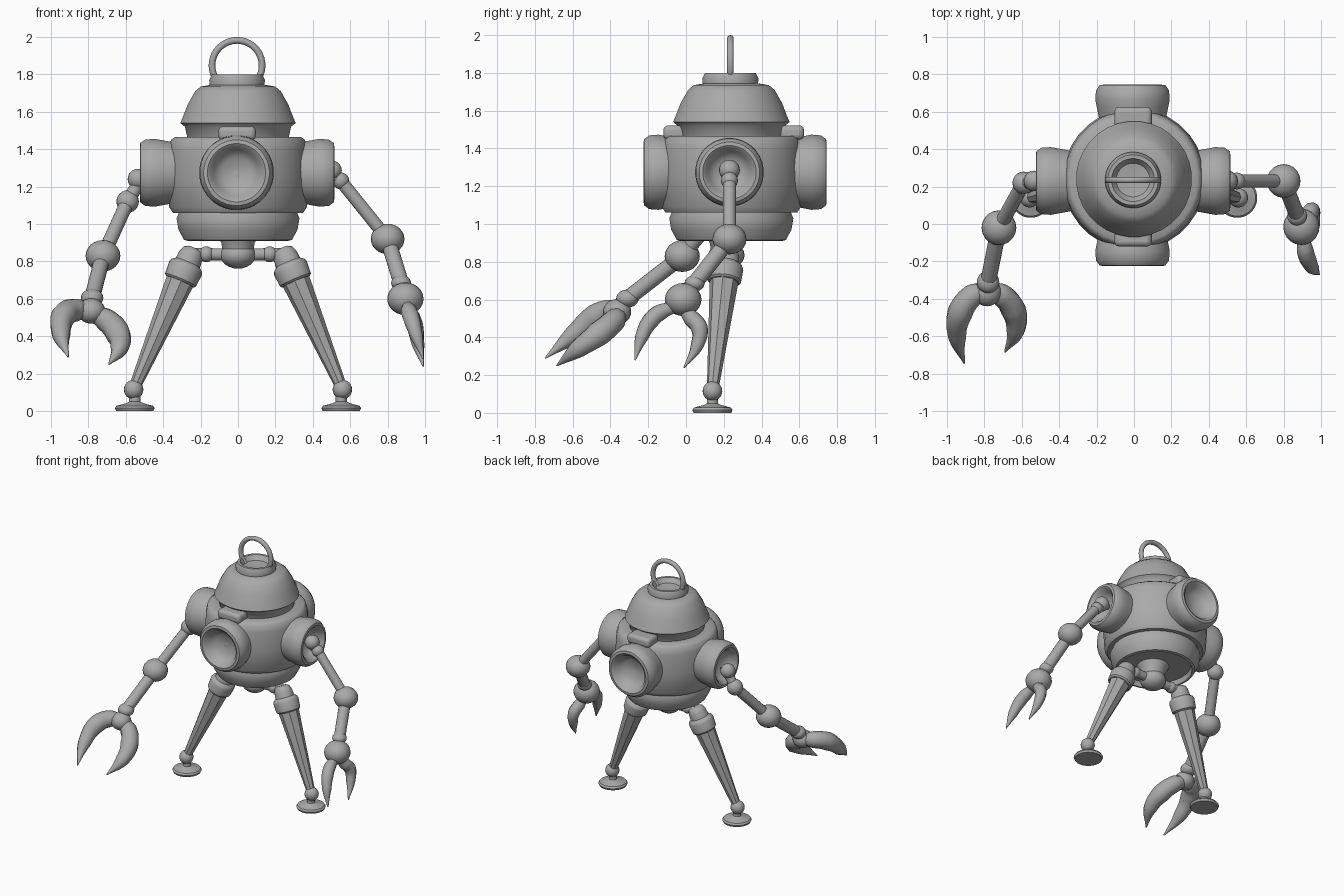
import bpy, bmesh, math
from mathutils import Vector

if "Cube" in bpy.data.objects:
    bpy.data.objects.remove(bpy.data.objects["Cube"])

grey = bpy.data.materials.new("plain grey")
grey.use_nodes = True
grey.diffuse_color = (0.4, 0.4, 0.4, 1)
grey.node_tree.nodes["Principled BSDF"].inputs["Base Color"].default_value = (0.4, 0.4, 0.4, 1)

CY = 0.24  # depth of the body axis


def finish(obj, angle=40):
    obj.data.materials.clear()
    obj.data.materials.append(grey)
    bpy.ops.object.select_all(action='DESELECT')
    obj.select_set(True)
    bpy.context.view_layer.objects.active = obj
    bpy.ops.object.shade_smooth_by_angle(angle=math.radians(angle))
    return obj


def lathe(name, profile, origin, axis=(0, 0, 1), sides=32, angle=40):
    """Revolve (radius, height) points about an axis and close both ends."""
    bm = bmesh.new()
    rot = Vector((0, 0, 1)).rotation_difference(Vector(axis))
    rings = []
    for r, h in profile:
        ring = []
        for i in range(sides):
            a = math.tau * (i + 0.5) / sides
            ring.append(bm.verts.new(rot @ Vector((r * math.cos(a), r * math.sin(a), h)) + Vector(origin)))
        rings.append(ring)
    for low, high in zip(rings, rings[1:]):
        for i in range(sides):
            j = (i + 1) % sides
            bm.faces.new((low[i], low[j], high[j], high[i]))
    bm.faces.new(rings[0][::-1])
    bm.faces.new(rings[-1])
    bmesh.ops.recalc_face_normals(bm, faces=bm.faces)
    mesh = bpy.data.meshes.new(name)
    bm.to_mesh(mesh)
    bm.free()
    obj = bpy.data.objects.new(name, mesh)
    bpy.context.collection.objects.link(obj)
    return finish(obj, angle)


def ball(name, at, r, squash=1.0):
    bpy.ops.mesh.primitive_uv_sphere_add(segments=20, ring_count=12, radius=r, location=at)
    obj = bpy.context.object
    obj.name = name
    obj.scale.z = squash
    return finish(obj, 60)


def rod(name, a, b, ra, rb=None, sides=16):
    a, b = Vector(a), Vector(b)
    d = b - a
    return lathe(name, [(ra, 0), (rb or ra, d.length)], a, d, sides)


def prong(name, path, radii):
    """Curved claw finger that swells and then tapers to a point."""
    curve = bpy.data.curves.new(name, 'CURVE')
    curve.dimensions = '3D'
    curve.bevel_depth = 1
    curve.bevel_resolution = 3
    curve.use_fill_caps = True
    spline = curve.splines.new('BEZIER')
    spline.resolution_u = 8
    spline.bezier_points.add(len(path) - 1)
    for p, co, r in zip(spline.bezier_points, path, radii):
        p.co = co
        p.radius = r
        p.handle_left_type = p.handle_right_type = 'AUTO'
    obj = bpy.data.objects.new(name, curve)
    bpy.context.collection.objects.link(obj)
    bpy.ops.object.select_all(action='DESELECT')
    obj.select_set(True)
    bpy.context.view_layer.objects.active = obj
    bpy.ops.object.convert(target='MESH')
    return finish(bpy.context.object, 60)


# Body: lower skirt, wide drum, dome and top collar
lathe("skirt", [(0.14, 0.95), (0.26, 0.95), (0.27, 0.91), (0.29, 0.915), (0.32, 0.97),
                (0.33, 1.03), (0.31, 1.08)], (0, CY, 0))
lathe("drum", [(0.30, 1.06), (0.35, 1.06), (0.37, 1.09), (0.38, 1.25), (0.372, 1.4),
               (0.36, 1.45), (0.34, 1.465), (0.27, 1.465)], (0, CY, 0))
lathe("dome", [(0.27, 1.45), (0.285, 1.52), (0.31, 1.54), (0.295, 1.575), (0.27, 1.64),
               (0.23, 1.71), (0.20, 1.735), (0.14, 1.745)], (0, CY, 0))
lathe("collar", [(0.145, 1.73), (0.15, 1.77), (0.135, 1.80), (0.115, 1.80), (0.09, 1.765),
                 (0.01, 1.755)], (-0.005, CY - 0.005, 0))

# Carrying ring
bpy.ops.mesh.primitive_torus_add(major_radius=0.134, minor_radius=0.018, major_segments=40,
                                 minor_segments=10, location=(-0.005, CY - 0.005, 1.848),
                                 rotation=(math.pi / 2, 0, 0))
bpy.context.object.name = "carrying_ring"
finish(bpy.context.object)

# Four dished ports round the drum
for name, axis, size, reach in (("front_port", (0, -1, 0), 0.2, 0.465), ("back_port", (0, 1, 0), 0.2, 0.505),
                                ("left_port", (1, 0, 0), 0.182, 0.515), ("right_port", (-1, 0, 0), 0.182, 0.525)):
    shape = [(0.88, -0.2), (0.96, -0.12), (1, -0.08), (0.98, -0.03), (0.88, -0.003), (0.78, 0),
             (0.69, -0.012), (0.6, -0.05), (0.4, -0.08), (0.02, -0.09)]
    lathe(name, [(r * size, reach + h) for r, h in shape],
          (-0.008 if axis[1] else 0, CY if axis[1] else CY - 0.01, 1.274), axis)

# Rounded tabs above the front and back ports
for name, y in (("front_tab", -0.055), ("back_tab", 0.56)):
    bpy.ops.mesh.primitive_cube_add(size=1, location=(-0.005, y, 1.485))
    tab = bpy.context.object
    tab.name = name
    tab.scale = (0.2, 0.13, 0.075)
    bpy.ops.object.transform_apply(location=False, rotation=False, scale=True)
    bevel = tab.modifiers.new("round", 'BEVEL')
    bevel.width = 0.025
    bevel.segments = 3
    finish(tab)

# Hip joint
HY = 0.215
lathe("hip_neck", [(0.08, 0.84), (0.09, 0.9), (0.13, 0.97)], (0, HY, 0))
ball("hip_ball", (0, HY, 0.835), 0.095, 0.78)

# Legs
for side, s in (("left", 1), ("right", -1)):
    hip, knee = Vector((s * 0.235, HY + 0.005, 0.87)), Vector((s * 0.32, HY - 0.01, 0.71))
    ankle = Vector((s * 0.558, 0.14, 0.115))
    rod(side + "_hip_rod", (0, HY, 0.835), hip - Vector((0, 0, 0.03)), 0.033)
    ball(side + "_hip_bead", (s * 0.17, HY, 0.838), 0.042)
    d = (ankle - hip).normalized()
    lathe(side + "_leg_cap", [(0.035, 0), (0.055, 0.012), (0.066, 0.04), (0.07, 0.085), (0.09, 0.1),
                              (0.095, 0.115), (0.09, 0.185), (0.08, 0.195)], hip, d, 20)
    rod(side + "_leg", hip + d * 0.17, ankle, 0.078, 0.03, 8)
    ball(side + "_ankle", ankle, 0.052)
    lathe(side + "_foot", [(0.1, 0), (0.107, 0.015), (0.098, 0.028), (0.045, 0.042), (0.03, 0.05),
                           (0.03, 0.1)], (s * 0.552, 0.14, 0))

# Right arm, reaching forward
shoulder, upper, elbow = (-0.5, 0.23, 1.27), (-0.59, 0.22, 1.12), (-0.722, -0.02, 0.83)
wrist, palm = (-0.78, -0.31, 0.605), (-0.785, -0.365, 0.535)
ball("right_shoulder", (-0.535, 0.23, 1.24), 0.055)
rod("right_shoulder_rod", shoulder, upper, 0.035)
ball("right_upper_joint", upper, 0.06)
rod("right_upper_arm", upper, elbow, 0.038)
ball("right_elbow", elbow, 0.093, 0.9)
rod("right_forearm", elbow, wrist, 0.042)
ball("right_wrist", wrist, 0.06, 0.8)
ball("right_palm", palm, 0.075, 0.9)
widths = (0.045, 0.062, 0.068, 0.05, 0.004)
prong("right_outer_claw", [(-0.8, -0.36, 0.53), (-0.865, -0.385, 0.54), (-0.93, -0.475, 0.51),
                           (-0.945, -0.6, 0.41), (-0.908, -0.745, 0.29)], widths)
prong("right_inner_claw", [(-0.77, -0.36, 0.52), (-0.71, -0.38, 0.49), (-0.645, -0.46, 0.42),
                           (-0.633, -0.57, 0.34), (-0.69, -0.685, 0.25)], widths)

# Left arm, hanging at the side
upper, elbow = (0.55, 0.23, 1.23), (0.8, 0.23, 0.92)
cuff, palm = (0.872, 0.045, 0.685), (0.895, -0.015, 0.6)
ball("left_shoulder", (0.5, 0.23, 1.285), 0.055)
rod("left_shoulder_rod", (0.46, 0.23, 1.29), upper, 0.035)
ball("left_upper_joint", upper, 0.045)
rod("left_upper_arm", upper, elbow, 0.035)
ball("left_elbow", elbow, 0.09, 0.9)
rod("left_forearm", elbow, cuff, 0.042)
ball("left_cuff", cuff, 0.053, 0.8)
ball("left_palm", palm, 0.097, 0.9)
widths = (0.03, 0.045, 0.045, 0.035, 0.004)
prong("left_front_claw", [(0.905, -0.06, 0.56), (0.915, -0.14, 0.53), (0.93, -0.19, 0.485),
                          (0.955, -0.235, 0.4), (0.99, -0.27, 0.28)], widths)
prong("left_back_claw", [(0.915, -0.01, 0.55), (0.93, 0.03, 0.5), (0.947, 0.07, 0.45),
                         (0.962, 0.06, 0.36), (0.99, -0.01, 0.24)], widths)
